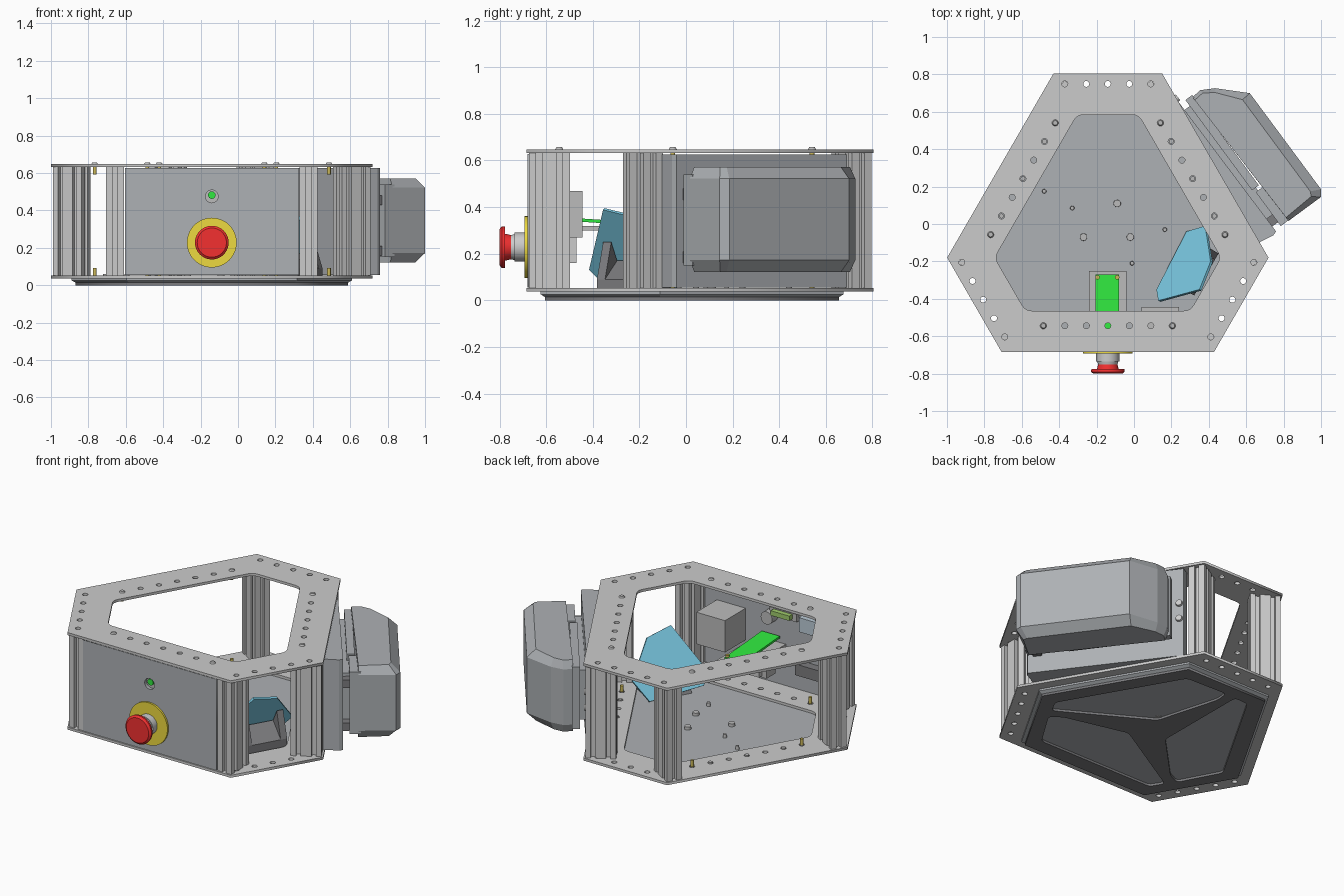
import bpy, bmesh, math
from mathutils import Vector, Matrix

if "Cube" in bpy.data.objects:
    bpy.data.objects.remove(bpy.data.objects["Cube"])

C = Vector((-0.14, -0.02))          # centre of the hexagonal frame
LONG, SHORT = 0.664, 0.824          # centre-to-side distances
MATS = {}
FRAME, PANEL, DARK, STEEL = (.62, .62, .62), (.42, .44, .46), (.2, .2, .21), (.5, .5, .5)
RED, YELLOW, GREEN, CYAN, BRASS = (.9, .03, .03), (.85, .7, .05), (.03, .8, .05), (.2, .6, .78), (.6, .48, .1)


def finish(name, me, col, smooth=False):
    if col not in MATS:
        MATS[col] = bpy.data.materials.new("colour_%d" % len(MATS))
        MATS[col].diffuse_color = (*col, 1)
    bm = bmesh.new()
    bm.from_mesh(me)
    bmesh.ops.remove_doubles(bm, verts=bm.verts, dist=1e-5)
    bmesh.ops.recalc_face_normals(bm, faces=bm.faces)
    bm.to_mesh(me)
    bm.free()
    me.materials.clear()
    me.materials.append(MATS[col])
    ob = bpy.data.objects.new(name, me)
    bpy.context.collection.objects.link(ob)
    if smooth:
        bpy.ops.object.select_all(action='DESELECT')
        ob.select_set(True)
        bpy.context.view_layer.objects.active = ob
        bpy.ops.object.shade_smooth_by_angle(angle=math.radians(35))
    return ob


def loft(name, layers, col):
    """Closed solid through equal-length point loops."""
    bm = bmesh.new()
    rings = [[bm.verts.new(p) for p in l] for l in layers]
    n = len(rings[0])
    bm.faces.new(rings[0])
    bm.faces.new(rings[-1])
    for a, b in zip(rings, rings[1:]):
        for i in range(n):
            bm.faces.new((a[i], a[(i + 1) % n], b[(i + 1) % n], b[i]))
    me = bpy.data.meshes.new(name)
    bm.to_mesh(me)
    bm.free()
    return finish(name, me, col)


def prism(name, pts, z0, z1, col):
    return loft(name, [[(p[0], p[1], z) for p in pts] for z in (z0, z1)], col)


def box(name, x, y, z, col):
    return prism(name, [(x[0], y[0]), (x[1], y[0]), (x[1], y[1]), (x[0], y[1])], z[0], z[1], col)


def plate(name, outer, holes, z0, z1, col, mat=Matrix()):
    """Flat plate with holes, from a filled curve."""
    cu = bpy.data.curves.new(name, 'CURVE')
    cu.dimensions, cu.fill_mode, cu.extrude = '2D', 'BOTH', (z1 - z0) / 2
    for loop in [outer] + holes:
        s = cu.splines.new('POLY')
        s.points.add(len(loop) - 1)
        for q, p in zip(s.points, loop):
            q.co = (p[0], p[1], 0, 1)
        s.use_cyclic_u = True
    tmp = bpy.data.objects.new(name + "_curve", cu)
    bpy.context.collection.objects.link(tmp)
    me = bpy.data.meshes.new_from_object(tmp.evaluated_get(bpy.context.evaluated_depsgraph_get()))
    bpy.data.objects.remove(tmp)
    me.transform(mat @ Matrix.Translation((0, 0, (z0 + z1) / 2)))
    return finish(name, me, col)


def cyls(name, items, col, seg=24):
    """Cones or cylinders (start, end, r_start, r_end) in one object."""
    bm = bmesh.new()
    for p0, p1, r0, r1 in items:
        a, b = Vector(p0), Vector(p1)
        m = Matrix.Translation((a + b) / 2) @ (b - a).to_track_quat('Z', 'Y').to_matrix().to_4x4()
        bmesh.ops.create_cone(bm, cap_ends=True, segments=seg, radius1=r0, radius2=r1, depth=(b - a).length, matrix=m)
    me = bpy.data.meshes.new(name)
    bm.to_mesh(me)
    bm.free()
    return finish(name, me, col, True)


def place(p, k):
    """Point beside the front side -> same point at side k of the frame."""
    return C + Matrix.Rotation(k * 2 * math.pi / 3, 2) @ Vector(p)


def hexa(d1, d2):
    a = 2 / math.sqrt(3) * (2 * d2 - d1)
    return [place((s * a / 2, -d1), k) for k in range(3) for s in (-1, 1)]


def rounded(pts, r):
    out = []
    for i, p in enumerate(pts):
        p = Vector(p)
        a = p + (Vector(pts[i - 1]) - p).normalized() * r
        b = p + (Vector(pts[(i + 1) % len(pts)]) - p).normalized() * r
        out += [a * (1 - t) ** 2 + p * 2 * t * (1 - t) + b * t * t for t in (0, .25, .5, .75, 1)]
    return out


def circle(c, r, n=16):
    return [(c[0] + r * math.cos(2 * math.pi * i / n), c[1] + r * math.sin(2 * math.pi * i / n)) for i in range(n)]


# Top and bottom ring plates with hole rows
long_row = [(i * .115, -LONG + .14) for i in range(-3, 4)]
short_row = [(i * .115, SHORT - .055) for i in range(-2, 3)]
holes = [circle(place(p, k), .016) for k in range(3) for p in long_row + short_row]
opening = rounded(hexa(LONG - .22, SHORT - .22), .035)
for name, z in (("bottom_ring", .037), ("top_ring", .632)):
    plate(name, hexa(LONG, SHORT), [opening] + holes, z, z + .016, FRAME)

# Base cover with chamfered rim and three pockets underneath
pocket = [(-.40, -.49), (.40, -.49), (.55, -.25), (.48, -.20), (.08, -.10), (-.45, -.41)]
pockets = [rounded([place(p, k) for p in pocket], .025) for k in range(3)]
plate("base_underside", hexa(.585, .677), pockets, 0, .014, DARK)
loft("base_floor", [[(p.x, p.y, z) for p in hexa(a, b)] for a, b, z in
                    ((.585, .677, .014), (.604, .696, .026), (.604, .696, .037))], PANEL)

# Slotted corner rails, one pair per long side
HX, HY, SW, SD = .048, .088, .013, .024
rail = []
for a, b, cuts in (((-HX, -HY), (HX, -HY), (.5,)), ((HX, -HY), (HX, HY), (.25, .75)),
                   ((HX, HY), (-HX, HY), (.5,)), ((-HX, HY), (-HX, -HY), (.25, .75))):
    a, b = Vector(a), Vector(b)
    d = (b - a).normalized()
    n = Vector((-d.y, d.x))
    rail.append(a)
    for t in cuts:
        c = a.lerp(b, t)
        rail += [c - d * SW, c - d * SW + n * SD, c + d * SW + n * SD, c + d * SW]
for k in range(3):
    for s in (-1, 1):
        off = Vector((s * .517, -LONG + .01 + HY))
        prism("corner_rail", [place(p + off, k) for p in rail], .053, .632, FRAME)

# Screws at the ends of each long hole row
ends = [place(long_row[i], k) for k in range(3) for i in (0, -1)]
cyls("top_screws", [((p.x, p.y, .645), (p.x, p.y, .657), .019, .012) for p in ends], STEEL, 16)
cyls("brass_screw_ends", [((p.x, p.y, z), (p.x, p.y, z + .04), .01, .01) for p in ends for z in (.053, .592)], BRASS, 12)
mids = [place(long_row[i], k) for k in (1, 2) for i in (1, 3, 5)]
cyls("lower_screws", [((p.x, p.y, .035), (p.x, p.y, .06), .013, .013) for p in mids], STEEL, 12)

# Floor standoffs and small screws
cyls("floor_standoffs", [((x, y, .012), (x, y, .055), .021, .019) for x, y in
                         ((-.09, .11), (-.27, -.07), (-.02, -.07))], STEEL)
cyls("floor_pins", [((x, y, .035), (x, y, .06), .012, .01) for x, y in
                    ((-.48, .175), (-.33, .085), (.165, -.03), (-.01, -.21))], STEEL, 12)

# Front panel with indicator
upright = Matrix.Rotation(math.pi / 2, 4, 'X')
plate("front_panel", [(-.605, .055), (.325, .055), (.325, .628), (-.605, .628)],
      [circle((-.14, .475), .034, 24)], .655, .68, PANEL, upright)
cyls("indicator_housing", [((-.14, -.66, .475), (-.14, -.60, .475), .04, .04)], STEEL)
cyls("indicator_light", [((-.14, -.672, .482), (-.14, -.65, .482), .02, .02)], GREEN)


def stop(name, steps, col, seg=40):
    cyls(name, [((-.14, y0, .228), (-.14, y1, .228), r0, r1) for y0, y1, r0, r1 in steps], col, seg)


# Emergency stop
stop("stop_backing_disc", [(-.68, -.692, .133, .133)], YELLOW, 48)
stop("stop_collar", [(-.69, -.735, .062, .062), (-.735, -.758, .056, .05)], FRAME)
stop("stop_button", [(-.75, -.778, .052, .058), (-.776, -.790, .088, .09), (-.790, -.80, .09, .078)], RED)
stop("stop_body", [(-.655, -.58, .06, .06)], DARK)
box("stop_contact_block", (-.21, -.07), (-.59, -.50), (.15, .29), STEEL)
box("stop_terminal", (-.18, -.10), (-.51, -.47), (.16, .27), FRAME)

# Electronics behind the front panel
box("relay_box", (.04, .24), (-.65, -.445), (.27, .47), STEEL)
box("board_tray", (-.24, -.04), (-.65, -.25), (.30, .318), STEEL)
loft("green_board", [[(x, y, z + dz) for x, y, z in
                      ((-.205, -.64, .35), (-.08, -.64, .35), (-.08, -.27, .325), (-.205, -.27, .325))]
                     for dz in (0, .014)], GREEN)
cyls("board_screws", [((x, -.285, .32), (x, -.285, .352), .012, .012) for x in (-.195, -.09)], BRASS, 12)
for z in (.50, .56):
    box("terminal_strip", (-.30, -.17), (-.655, -.60), (z, z + .03), (.35, .6, .15))
    box("terminal_base", (-.33, -.14), (-.655, -.63), (z - .012, z + .036), STEEL)
box("power_module", (-.52, -.38), (-.655, -.58), (.46, .55), (.5, .6, .68))
box("cable_bracket", (-.50, -.34), (-.655, -.60), (.17, .24), DARK)

# Tilted blue board on a wedge bracket, facing inwards
N, T = Vector((.866, -.5)), Vector((.5, .866))
outline = [(.12, -.35), (.13, -.41), (.35, -.35), (.41, -.20), (.38, -.01), (.28, -.04)]
tilted = [Vector((x, y, .05 + (Vector((x, y)).dot(N) - .262) * 1.6)) for x, y in outline]
down = Vector((N.x * .85, N.y * .85, -.53)) * .014
loft("blue_board", [tilted, [p + down for p in tilted]], CYAN)
for t0, t1 in ((-.17, -.13), (-.13, .05), (.05, .09)):
    top = .17 if t0 == -.13 else .25
    sect = ((.285, .04), (.47, .04), (.47, .09), (.26 + top / 1.6, top))
    loft("board_wedge", [[(*(N * n + T * t), z) for n, z in sect] for t in (t0, t1)], DARK)

# Scanner mount, a wedge filling the right-hand long side
prism("scanner_mount", [(.21, .69), (.76, -.04), (.745, -.06), (.60, -.135), (.165, .665)], .055, .626, PANEL)
O, E = Vector((.804, .594)), Vector((.594, -.804))


def oe(pts, z):
    return [(*(O * o + E * e), z) for o, e in pts]


def scan_box(name, o, e, z, col=PANEL):
    pts = [(o[0], e[0]), (o[1], e[0]), (o[1], e[1]), (o[0], e[1])]
    loft(name, [oe(pts, z[0]), oe(pts, z[1])], col)


# Scanner: neck, rear plate and chamfered head
scan_box("scanner_neck", (.575, .64), (-.33, .40), (.19, .50))
scan_box("scanner_rear_plate", (.615, .66), (-.37, .23), (.15, .54))
scan_box("scanner_rear_foot", (.625, .69), (.25, .475), (.15, .54))
for z in (.16, .43):
    scan_box("scanner_connector", (.58, .64), (.40, .45), (z, z + .05), DARK)
full = [(.655, -.36), (.71, -.365), (.78, -.327), (.914, -.195), (.915, .445), (.89, .478), (.675, .478)]
slim = [(.655, -.34), (.71, -.345), (.765, -.31), (.862, -.19), (.862, .42), (.85, .445), (.675, .455)]
loft("scanner_head", [oe(slim, .122), oe(full, .172), oe(full, .522), oe(slim, .572)], PANEL)
cyls("mount_screws", [((*(O * .575 + E * -.405), z), (*(O * .592 + E * -.405), z), .022, .018)
                      for z in (.30, .40)], FRAME)

for m in bpy.data.materials:
    if m.users and not m.is_grease_pencil:
        m.use_nodes = True
        m.node_tree.nodes["Principled BSDF"].inputs["Base Color"].default_value = m.diffuse_color
